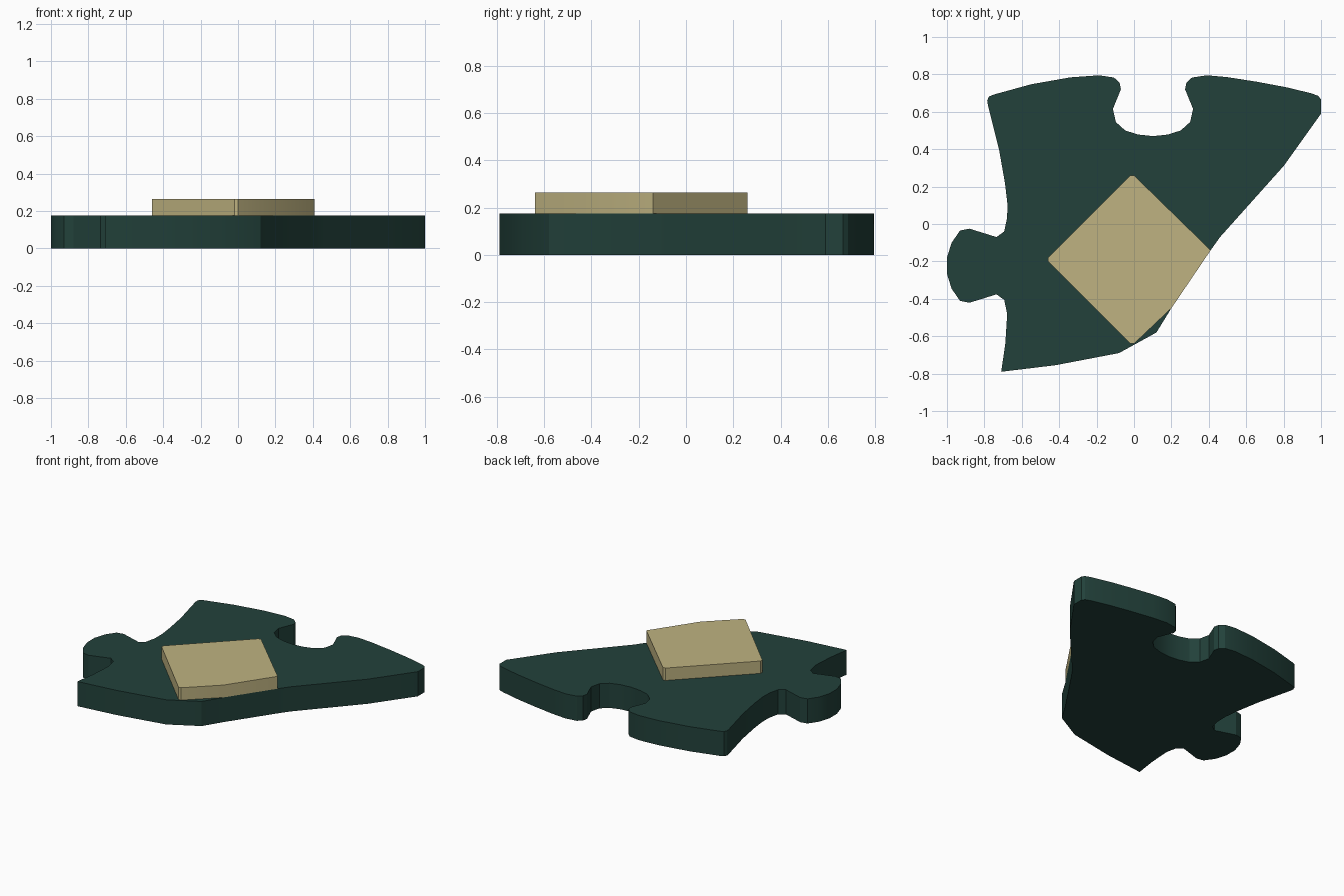
import bpy, bmesh, math

if "Cube" in bpy.data.objects:
    bpy.data.objects.remove(bpy.data.objects["Cube"])


def material(name, rgb):
    m = bpy.data.materials.new(name)
    m.diffuse_color = (*rgb, 1.0)
    m.use_nodes = True
    m.node_tree.nodes["Principled BSDF"].inputs["Base Color"].default_value = m.diffuse_color
    return m


def slab(name, outline, z0, z1, mat):
    """Extrude a counter-clockwise outline from z0 to z1."""
    bm = bmesh.new()
    face = bm.faces.new([bm.verts.new((x, y, z0)) for x, y in outline])
    top = bmesh.ops.extrude_face_region(bm, geom=[face])
    for v in top["geom"]:
        if isinstance(v, bmesh.types.BMVert):
            v.co.z = z1
    bmesh.ops.recalc_face_normals(bm, faces=bm.faces)
    mesh = bpy.data.meshes.new(name)
    bm.to_mesh(mesh)
    bm.free()
    mesh.materials.append(mat)
    obj = bpy.data.objects.new(name, mesh)
    bpy.context.collection.objects.link(obj)
    bpy.ops.object.select_all(action="DESELECT")
    obj.select_set(True)
    bpy.context.view_layer.objects.active = obj
    bpy.ops.object.shade_smooth_by_angle(angle=math.radians(20))
    return obj


green = material("dark green", (0.016, 0.053, 0.043))
tan = material("tan", (0.52, 0.45, 0.22))

# front and right edge of the puzzle piece, up to the rounded back right corner
right_edge = [(-0.71, -0.79), (-0.42, -0.755), (-0.08, -0.69), (0.12, -0.58),
              (0.2, -0.45), (0.41, -0.14), (0.46, -0.07), (0.80, 0.31),
              (1.0, 0.59), (1.0, 0.665), (0.985, 0.685)]
back_right = [(0.95, 0.698), (0.82, 0.73), (0.66, 0.76), (0.5, 0.785)]

# socket in the back edge, symmetric about x = 0.1
half_socket = [(0.39, 0.795), (0.31, 0.783), (0.28, 0.755), (0.273, 0.72),
               (0.316, 0.615), (0.30, 0.545), (0.25, 0.50), (0.18, 0.478)]
socket = half_socket + [(0.102, 0.47)] + [(0.203 - x, y) for x, y in reversed(half_socket)]

# back left corner and concave left edge
left_edge = [(-0.34, 0.784), (-0.55, 0.747), (-0.75, 0.692), (-0.775, 0.682),
             (-0.785, 0.66), (-0.78, 0.63), (-0.72, 0.39), (-0.69, 0.22)]

# tab on the left edge, symmetric about y = -0.223
half_tab = [(-0.677, 0.11), (-0.678, 0.035), (-0.694, -0.04), (-0.735, -0.07),
            (-0.88, -0.025), (-0.93, -0.035), (-0.975, -0.10), (-1.0, -0.18)]
tab = half_tab + [(x, -0.446 - y) for x, y in reversed(half_tab)]
tab[-1] = (-0.688, -0.64)

slab("puzzle_piece", right_edge + back_right + socket + left_edge + tab, 0, 0.175, green)

# raised diamond plate, trimmed along the right edge of the piece
diamond = [(0.0, 0.26), (-0.02, 0.26), (-0.46, -0.18), (-0.46, -0.2),
           (-0.02, -0.64), (0.0, -0.64), (0.2, -0.45), (0.41, -0.14)]
slab("diamond_plate", diamond, 0.175, 0.263, tan)
